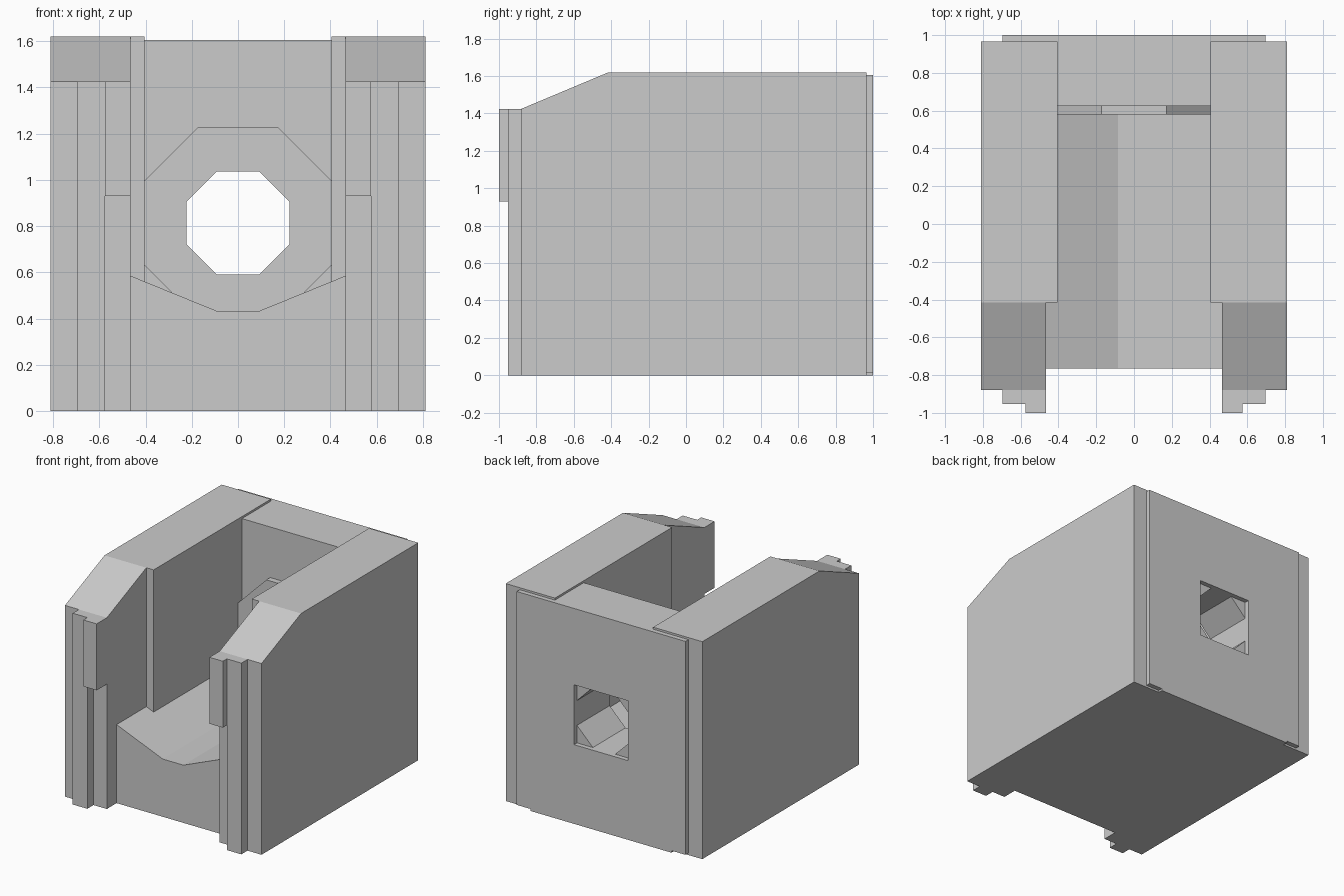
import bpy, bmesh, math
from mathutils import Vector

if "Cube" in bpy.data.objects:
    bpy.data.objects.remove(bpy.data.objects["Cube"], do_unlink=True)

# Single stone colour
stone = bpy.data.materials.new("stone_grey")
stone.use_nodes = True
GREY = (0.6, 0.6, 0.6, 1)
stone.diffuse_color = GREY
stone.node_tree.nodes["Principled BSDF"].inputs["Base Color"].default_value = GREY


def prism(name, loops, axis, lo, hi, side=1, cut=None):
    """Extrude an outline (plus optional hole outlines) along y or z."""
    bm = bmesh.new()

    def place(a, b):
        return Vector((a * side, lo, b) if axis == "y" else (a * side, b, lo))

    rings = [[bm.verts.new(place(*p)) for p in loop] for loop in loops]
    if len(rings) == 1:
        bm.faces.new(rings[0])
    else:
        edges = [bm.edges.new((r[i - 1], r[i])) for r in rings for i in range(len(r))]
        bmesh.ops.triangle_fill(bm, edges=edges, use_beauty=True, normal=(0, -1, 0))
    out = bmesh.ops.extrude_face_region(bm, geom=bm.faces[:])
    moved = [v for v in out["geom"] if isinstance(v, bmesh.types.BMVert)]
    step = Vector((0, hi - lo, 0)) if axis == "y" else Vector((0, 0, hi - lo))
    bmesh.ops.translate(bm, verts=moved, vec=step)
    if cut:
        point, normal = cut
        res = bmesh.ops.bisect_plane(bm, geom=bm.verts[:] + bm.edges[:] + bm.faces[:],
                                     plane_co=point, plane_no=normal, clear_outer=True)
        rim = [e for e in res["geom_cut"] if isinstance(e, bmesh.types.BMEdge)]
        bmesh.ops.holes_fill(bm, edges=rim, sides=0)
    bmesh.ops.recalc_face_normals(bm, faces=bm.faces[:])
    mesh = bpy.data.meshes.new(name)
    bm.to_mesh(mesh)
    bm.free()
    mesh.materials.append(stone)
    obj = bpy.data.objects.new(name, mesh)
    bpy.context.collection.objects.link(obj)
    return obj


def rect(x0, x1, b0, b1):
    return [(x0, b0), (x1, b0), (x1, b1), (x0, b1)]


CENTRE_Z = 0.813
BORE = 0.223


def octagon(apothem):
    r = apothem / math.cos(math.pi / 8)
    angles = [math.pi / 8 + i * math.pi / 4 for i in range(8)]
    return [(r * math.cos(a), CENTRE_Z + r * math.sin(a)) for a in angles]


# Side walls with sloped front shoulders, and stepped front trim
WALL = [(0.81, -0.88), (0.81, 0.965), (0.405, 0.965),
        (0.405, -0.415), (0.465, -0.415), (0.465, -0.88)]
SLOPE = ((0, -0.88, 1.425), (0, -0.195, 0.465))
for side, word in ((1, "left"), (-1, "right")):
    prism(word + "_wall", [WALL], "z", 0, 1.62, side, SLOPE)
    prism(word + "_pilaster", [rect(0.575, 0.695, -0.953, -0.88)], "z", 0, 1.425, side)
    prism(word + "_upper_bracket", [rect(0.465, 0.575, -1, -0.88)], "z", 0.93, 1.425, side)

# Floor with a shallow trough
TROUGH = [(-0.465, 0), (0.465, 0), (0.465, 0.585),
          (0.085, 0.43), (-0.085, 0.43), (-0.465, 0.585)]
prism("trough_floor", [TROUGH], "y", -0.765, 0.625)

# Rear wall and raised collar, both pierced by the octagonal bore
prism("rear_wall", [rect(-0.405, 0.405, 0, 1.605), octagon(BORE)], "y", 0.625, 0.965)
prism("bore_collar", [octagon(0.415), octagon(BORE)], "y", 0.58, 0.625)

# Back plate with a square opening and notched bottom corners
PLATE = [(-0.58, 0), (0.58, 0), (0.58, 0.015), (0.695, 0.015),
         (0.695, 1.605), (-0.695, 1.605), (-0.695, 0.015), (-0.58, 0.015)]
OPENING = rect(-BORE, BORE, CENTRE_Z - BORE, CENTRE_Z + BORE)
prism("back_plate", [PLATE, OPENING], "y", 0.965, 1)
